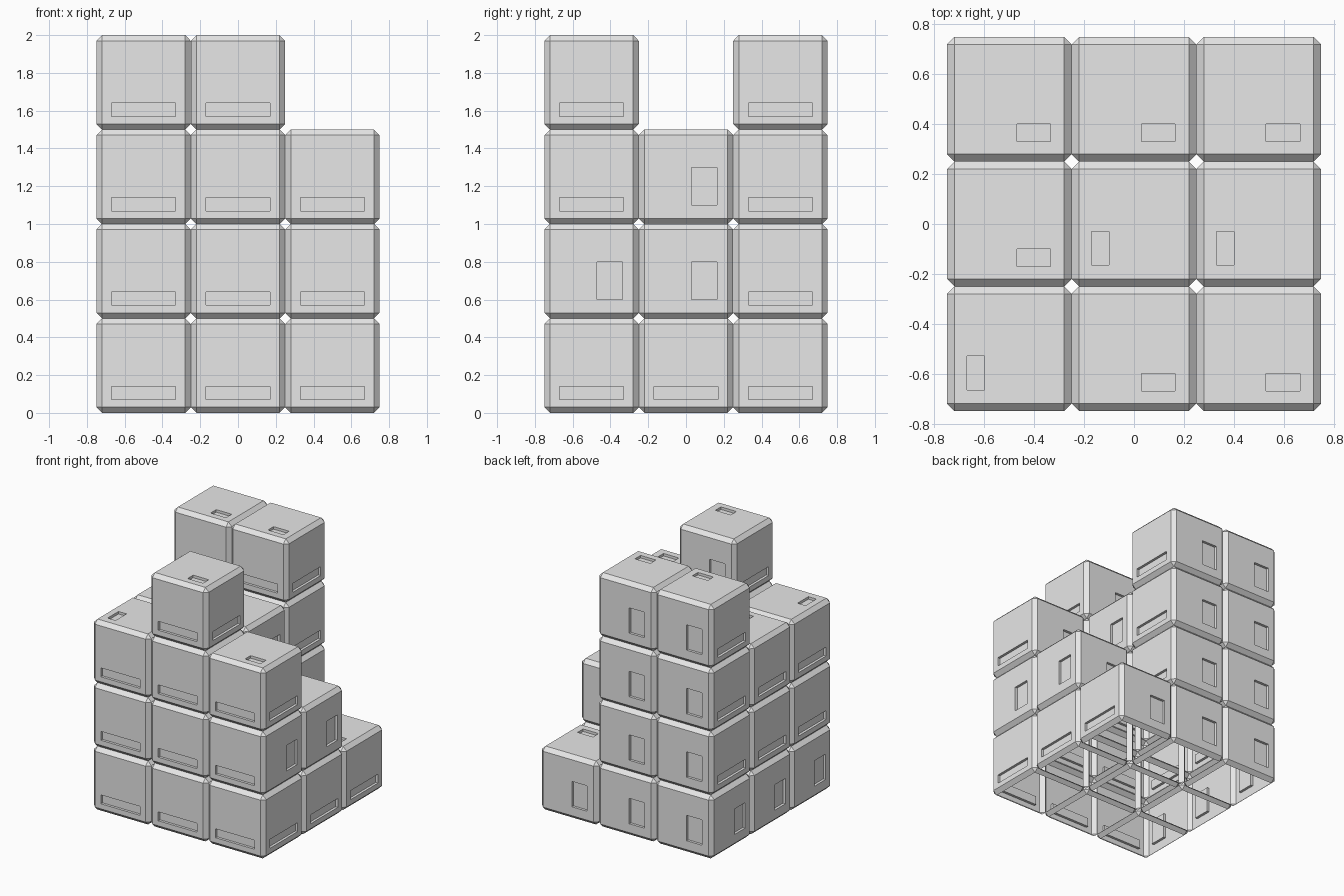
import bpy
import bmesh
from mathutils import Vector

if "Cube" in bpy.data.objects:
    bpy.data.objects.remove(bpy.data.objects["Cube"], do_unlink=True)

SIZE, CHAMFER, DEPTH = 0.5, 0.03, 0.02
HALF = SIZE / 2

grey = bpy.data.materials.new("plain grey")
grey.use_nodes = True
grey.diffuse_color = (0.8, 0.8, 0.8, 1)
grey.node_tree.nodes["Principled BSDF"].inputs["Base Color"].default_value = grey.diffuse_color

# Stack heights: rows run front to back, columns along +x
HEIGHTS = [(3, 4, 3), (3, 3, 2), (4, 4, 1)]

# Slot shapes on a panel: u0, u1, v0, v1
WIDE = (-0.17, 0.17, -0.18, -0.11)
TALL = (0.03, 0.165, -0.15, 0.05)
LID = (0.03, 0.165, -0.17, -0.1)
LID_TURNED = (-0.17, -0.1, -0.165, -0.03)

# Boxes (column, row, layer) that are turned a quarter
TURNED = {(2, 0, 1), (2, 1, 1), (1, 1, 2), (0, 0, 2)}


def filled(i, j, k):
    return 0 <= i < 3 and 0 <= j < 3 and k < HEIGHTS[j][i]


def slot_for(n, cell):
    """Choose the slot for the panel facing direction n."""
    if n.z:
        return LID_TURNED if cell in TURNED else LID
    if n.y:
        return WIDE if n.y < 0 else TALL
    if n.x > 0:
        return TALL if cell in TURNED else WIDE
    return TALL if cell[2] == 0 else WIDE


def add_panel(bm, n, slot):
    """Flat square panel with a shallow rectangular recess."""
    v = Vector((0, 1, 0)) if n.z else Vector((0, 0, 1))
    u = v.cross(n)

    def ring(u0, u1, v0, v1, d):
        return [bm.verts.new(u * a + v * b + n * d)
                for a, b in ((u0, v0), (u1, v0), (u1, v1), (u0, v1))]

    e = HALF - CHAMFER
    rings = [ring(-e, e, -e, e, HALF), ring(*slot, HALF), ring(*slot, HALF - DEPTH)]
    for a, b in zip(rings, rings[1:]):
        for i in range(4):
            j = (i + 1) % 4
            bm.faces.new((a[i], a[j], b[j], b[i]))
    bm.faces.new(rings[-1])


def add_box(i, j, k):
    # Chamfered frame with its flat sides removed
    bm = bmesh.new()
    bmesh.ops.create_cube(bm, size=SIZE)
    bmesh.ops.bevel(bm, geom=bm.edges[:], offset=CHAMFER, segments=1,
                    affect='EDGES', profile=0.5)
    bm.normal_update()
    flat = [f for f in bm.faces if max(abs(c) for c in f.normal) > 0.99]
    bmesh.ops.delete(bm, geom=flat, context='FACES_ONLY')

    # Panels only on the exposed sides; the underside stays open
    for n in ((1, 0, 0), (-1, 0, 0), (0, 1, 0), (0, -1, 0), (0, 0, 1)):
        if not filled(i + n[0], j + n[1], k + n[2]):
            n = Vector(n)
            add_panel(bm, n, slot_for(n, (i, j, k)))
    bmesh.ops.remove_doubles(bm, verts=bm.verts[:], dist=0.0005)

    name = f"box_column{i + 1}_row{j + 1}_layer{k + 1}"
    mesh = bpy.data.meshes.new(name)
    bm.to_mesh(mesh)
    bm.free()
    mesh.materials.append(grey)
    box = bpy.data.objects.new(name, mesh)
    box.location = ((i - 1) * SIZE, (j - 1) * SIZE, k * SIZE + HALF)
    bpy.context.collection.objects.link(box)


for row, heights in enumerate(HEIGHTS):
    for column, height in enumerate(heights):
        for layer in range(height):
            add_box(column, row, layer)
